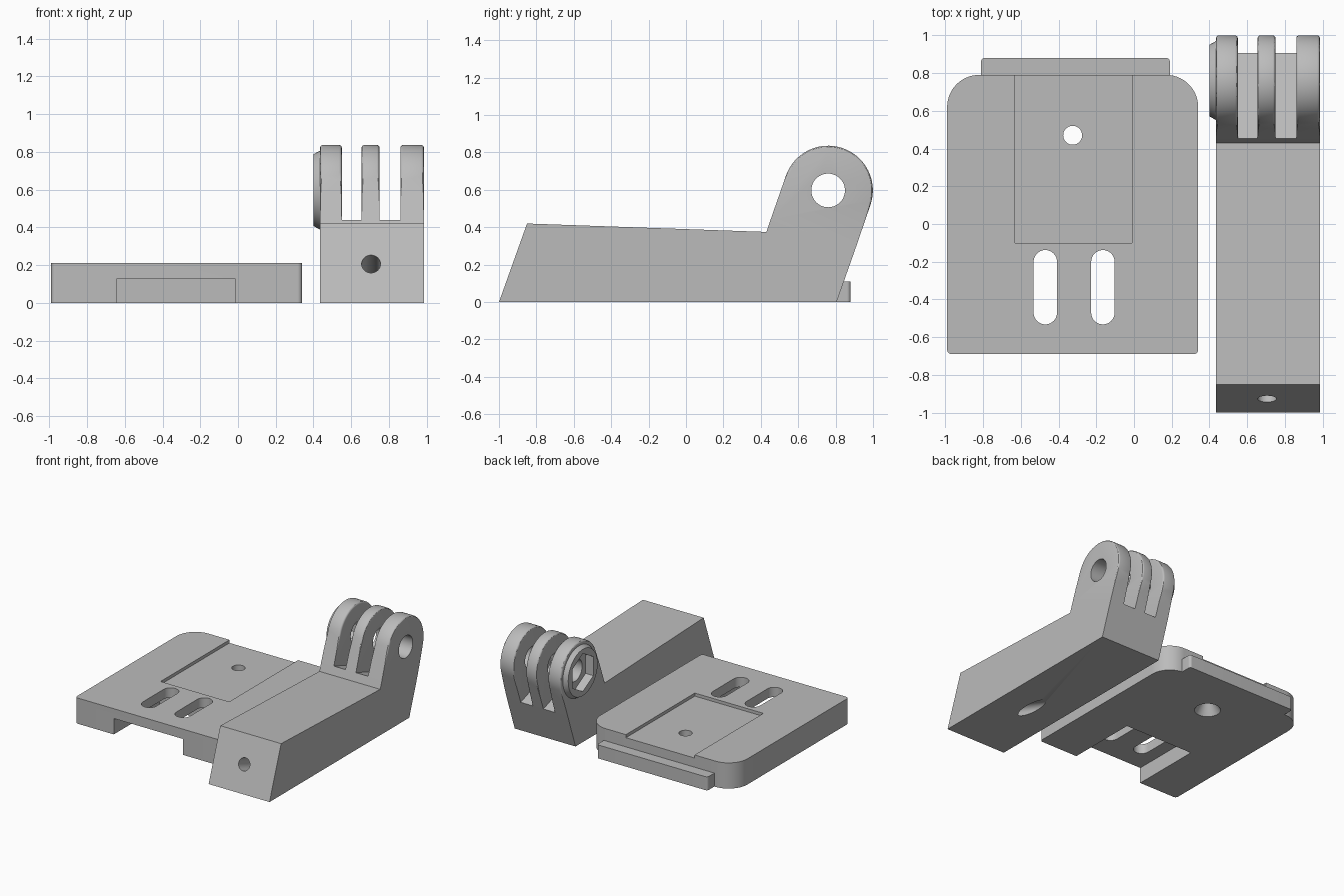
import bpy, bmesh
from math import pi, cos, sin, atan2, radians
from mathutils import Vector, Matrix

if "Cube" in bpy.data.objects:
    bpy.data.objects.remove(bpy.data.objects["Cube"], do_unlink=True)

grey = bpy.data.materials.new("plain_grey")
grey.use_nodes = True
grey.diffuse_color = (0.5, 0.5, 0.5, 1)
grey.node_tree.nodes["Principled BSDF"].inputs["Base Color"].default_value = (0.5, 0.5, 0.5, 1)


def arc(c, r, a0, a1, n):
    return [(c[0] + r * cos(a0 + (a1 - a0) * i / n), c[1] + r * sin(a0 + (a1 - a0) * i / n))
            for i in range(n + 1)]


def make(name, bm):
    bmesh.ops.recalc_face_normals(bm, faces=bm.faces)
    mesh = bpy.data.meshes.new(name)
    bm.to_mesh(mesh)
    bm.free()
    mesh.materials.append(grey)
    ob = bpy.data.objects.new(name, mesh)
    bpy.context.collection.objects.link(ob)
    return ob


def prism(name, pts, lo, hi, axis="z", rim=None, bevel=0.0):
    """Extrude a 2D outline along z (points are x, y) or along x (points are y, z)."""
    bm = bmesh.new()
    place = (lambda p: (p[0], p[1], lo)) if axis == "z" else (lambda p: (lo, p[0], p[1]))
    step = Vector((0, 0, hi - lo)) if axis == "z" else Vector((hi - lo, 0, 0))
    face = bm.faces.new([bm.verts.new(place(p)) for p in pts])
    top = bmesh.ops.extrude_face_region(bm, geom=[face])["geom"]
    bmesh.ops.translate(bm, vec=step, verts=[v for v in top if isinstance(v, bmesh.types.BMVert)])
    if rim:
        edges = [e for e in bm.edges
                 if abs(e.verts[0].co.x - e.verts[1].co.x) < 1e-5 and all(rim(v.co) for v in e.verts)]
        bmesh.ops.bevel(bm, geom=edges, offset=bevel, segments=3, profile=0.5, affect="EDGES")
    return make(name, bm)


def box(name, x0, x1, y0, y1, z0, z1):
    return prism(name, [(x0, y0), (x1, y0), (x1, y1), (x0, y1)], z0, z1)


def rod(name, start, end, r0, r1=None, sides=48):
    a, b = Vector(start), Vector(end)
    bm = bmesh.new()
    turn = (b - a).to_track_quat("Z", "Y").to_matrix().to_4x4()
    bmesh.ops.create_cone(bm, cap_ends=True, segments=sides, radius1=r0,
                          radius2=r0 if r1 is None else r1, depth=(b - a).length,
                          matrix=Matrix.Translation((a + b) / 2) @ turn)
    return make(name, bm)


def cut(ob, *cutters):
    for c in cutters:
        c.hide_render = True
        mod = ob.modifiers.new("cut", "BOOLEAN")
        mod.operation, mod.solver, mod.object = "DIFFERENCE", "EXACT", c
        bpy.context.view_layer.objects.active = ob
        bpy.ops.object.modifier_apply(modifier=mod.name)
        bpy.data.objects.remove(c, do_unlink=True)


def rounded(x0, x1, y0, y1, r_front, r_back):
    q = pi / 2
    return (arc((x1 - r_front, y0 + r_front), r_front, -q, 0, 10)
            + arc((x1 - r_back, y1 - r_back), r_back, 0, q, 14)
            + arc((x0 + r_back, y1 - r_back), r_back, q, pi, 14)
            + arc((x0 + r_front, y0 + r_front), r_front, pi, 3 * q, 10))


# Base plate with channel, top recess, slots and countersunk hole
plate = prism("base_plate", rounded(-0.99, 0.34, -0.69, 0.79, 0.025, 0.17), 0, 0.21)
cut(plate,
    box("channel_cutter", -0.64, -0.015, -0.8, -0.10, -0.1, 0.13),
    box("recess_cutter", -0.63, -0.01, -0.10, 0.9, 0.185, 0.3),
    rod("hole_cutter", (-0.325, 0.47, -0.1), (-0.325, 0.47, 0.4), 0.05),
    rod("countersink_cutter", (-0.325, 0.47, -0.02), (-0.325, 0.47, 0.08), 0.11, 0.05))
for x in (-0.47, -0.165):
    slot = arc((x, -0.2), 0.062, 0, pi, 16) + arc((x, -0.47), 0.062, pi, 2 * pi, 16)
    cut(plate, prism("slot_cutter", slot, -0.1, 0.4))

# Tongue along the back edge
tongue = prism("back_tongue", rounded(-0.81, 0.19, 0.77, 0.88, 0.005, 0.02), 0, 0.11)

# Leaning arm body, cut at the floor of the clevis
lean = atan2(0.945, 0.327)
pivot, radius = (0.76, 0.597), 0.239
left, right = 0.435, 0.985
floor_front, floor_back = (0.452, 0.44), (0.906, 0.286)
body = prism("arm_body", [(-1, 0), (0.805, 0), floor_back, floor_front, (0.43, 0.375), (-0.85, 0.42)],
             left, right, "x")
cut(body, rod("screw_cutter", (0.705, -1.11, 0.271), (0.705, -0.075, -0.098), 0.05))

# Three rounded clevis fins
outline = [floor_front, floor_back] + arc(pivot, radius, lean - pi / 2, lean + pi / 2, 40)


def on_arc(co):
    return abs((Vector((co.y, co.z)) - Vector(pivot)).length - radius) < 1e-4


fins = []
for name, x0, x1 in (("inner_fin", left, 0.55), ("middle_fin", 0.655, 0.75), ("outer_fin", 0.86, right)):
    fin = prism(name, outline, x0, x1, "x", on_arc, 0.014)
    cut(fin, rod("pivot_cutter", (0, *pivot), (1.3, *pivot), 0.09))
    fins.append(fin)

# Tapered nut boss, with a hexagonal socket running into the inner fin
boss = rod("nut_boss", (0.40, *pivot), (0.445, *pivot), 0.19, 0.215)
cut(boss, rod("pivot_cutter", (0, *pivot), (1.3, *pivot), 0.09))
for part in (boss, fins[0]):
    cut(part, rod("hex_cutter", (0.3, *pivot), (0.47, *pivot), 0.155, sides=6))

# Smooth the curved walls and keep the edges crisp
bpy.ops.object.select_all(action="DESELECT")
for ob in [plate, tongue, body, boss] + fins:
    ob.select_set(True)
bpy.context.view_layer.objects.active = plate
bpy.ops.object.shade_smooth_by_angle(angle=radians(30))
